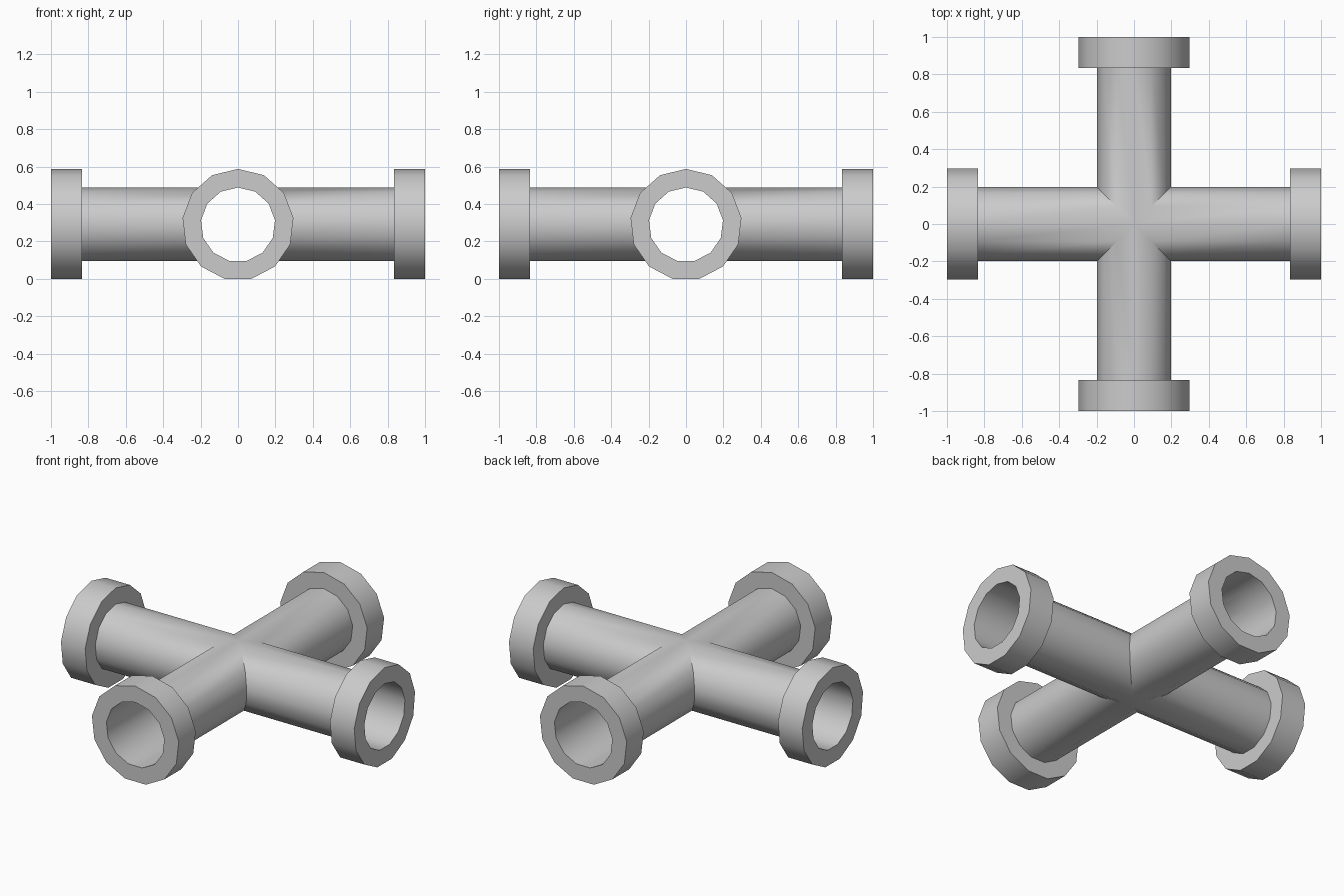
import bpy, bmesh
from math import sin, cos, pi

if "Cube" in bpy.data.objects:
    bpy.data.objects.remove(bpy.data.objects["Cube"])

N = 13                      # sides of every ring
R_OUT, R_PIPE = 0.297, 0.198
R_OUT, R_PIPE = 0.2985, 0.199
ZC = R_OUT * cos(pi / N)    # axis height, flat side rests on z = 0
X_BACK, X_END = 0.835, 1.0


def profile(r):
    return [(r * sin(2 * pi * i / N), ZC + r * cos(2 * pi * i / N)) for i in range(N)]


def turn(p, k):
    x, y, z = p
    for _ in range(k):
        x, y = -y, x
    return (x, y, z)


def bridge(bm, a, b):
    for i in range(N):
        j = (i + 1) % N
        bm.faces.new((a[i], a[j], b[j], b[i]))


def finish(bm, name):
    bmesh.ops.remove_doubles(bm, verts=bm.verts, dist=1e-5)
    bmesh.ops.recalc_face_normals(bm, faces=bm.faces)
    me = bpy.data.meshes.new(name)
    bm.to_mesh(me)
    bm.free()
    ob = bpy.data.objects.new(name, me)
    bpy.context.collection.objects.link(ob)
    bpy.context.view_layer.objects.active = ob
    ob.select_set(True)
    bpy.ops.object.shade_smooth_by_angle(angle=pi / 6)
    ob.select_set(False)


# Cross pipe: four open arms mitred together along the diagonals
bm = bmesh.new()
for k in range(4):
    inner = [bm.verts.new(turn((abs(y), y, z), k)) for y, z in profile(R_PIPE)]
    outer = [bm.verts.new(turn((X_BACK, y, z), k)) for y, z in profile(R_PIPE)]
    bridge(bm, inner, outer)
h = R_PIPE * sin(pi / N)
zb = ZC - R_PIPE * cos(pi / N)
bm.faces.new([bm.verts.new(turn((h, h, zb), k)) for k in range(4)])
finish(bm, "cross_pipe")

# End collars: closed thick rings around each opening
for k, side in enumerate(("right", "back", "left", "front")):
    bm = bmesh.new()
    loops = [[bm.verts.new(turn((x, y, z), k)) for y, z in profile(r)]
             for x, r in ((X_BACK, R_PIPE), (X_BACK, R_OUT), (X_END, R_OUT), (X_END, R_PIPE))]
    for i in range(4):
        bridge(bm, loops[i], loops[(i + 1) % 4])
    finish(bm, side + "_collar")
